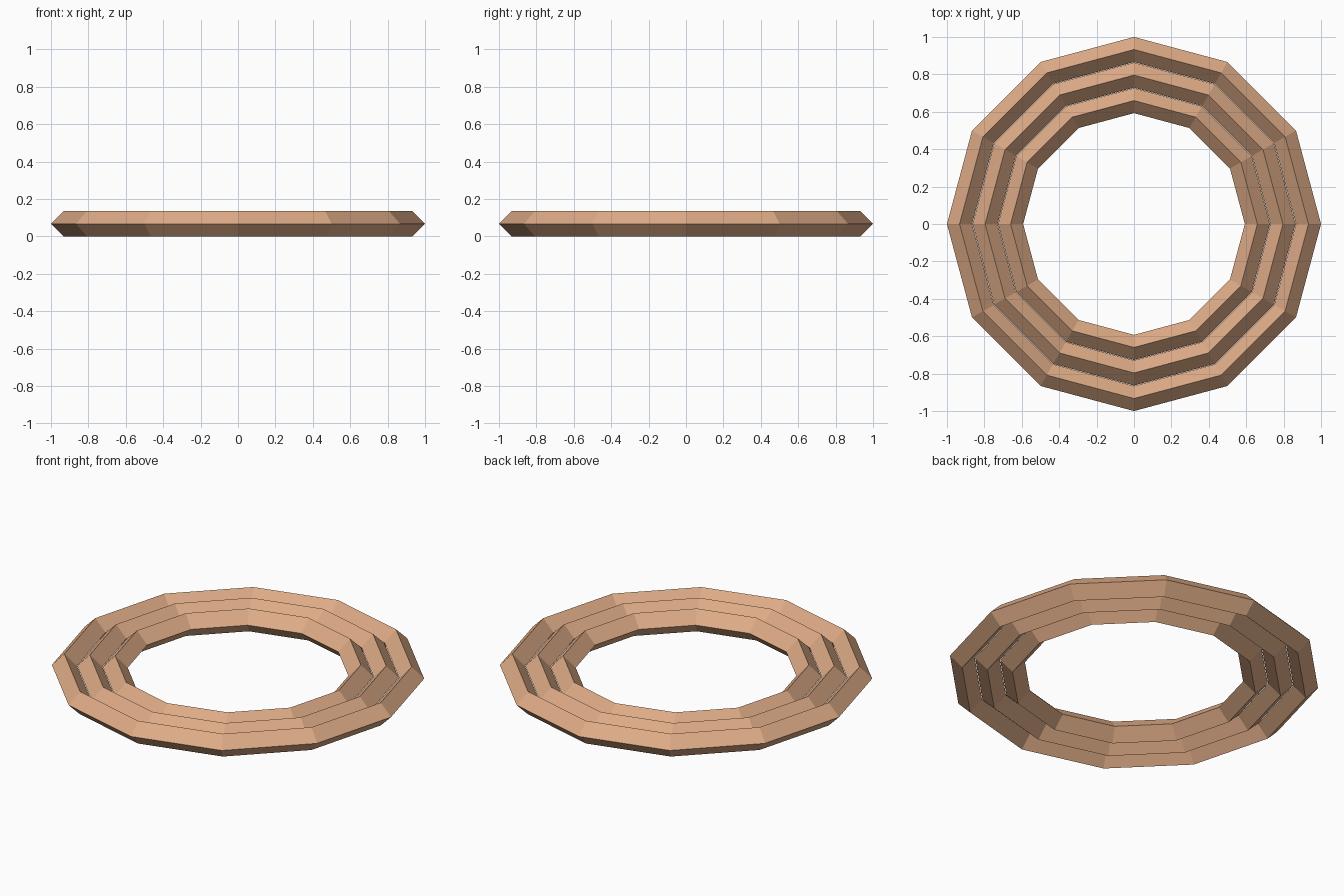
import bpy, bmesh, math

if "Cube" in bpy.data.objects:
    bpy.data.objects.remove(bpy.data.objects["Cube"])

SIDES = 12        # segments around each ring
TUBE = 0.0672     # half-width of the diamond cross-section

tan = bpy.data.materials.new("tan wood")
tan.diffuse_color = (0.73, 0.41, 0.24, 1)
tan.use_nodes = True
tan.node_tree.nodes["Principled BSDF"].inputs["Base Color"].default_value = tan.diffuse_color


def diamond_ring(name, radius):
    """Low-poly ring: a four-sided tube swept around z in flat segments."""
    bm = bmesh.new()
    loops = []
    for i in range(SIDES):
        a = 2 * math.pi * i / SIDES
        loop = []
        for j in range(4):
            b = math.pi / 2 * j
            r = radius + TUBE * math.cos(b)
            loop.append(bm.verts.new((r * math.cos(a), r * math.sin(a),
                                      TUBE + TUBE * math.sin(b))))
        loops.append(loop)
    for i in range(SIDES):
        p, q = loops[i], loops[(i + 1) % SIDES]
        for j in range(4):
            k = (j + 1) % 4
            bm.faces.new((p[j], q[j], q[k], p[k]))
    bmesh.ops.recalc_face_normals(bm, faces=bm.faces)
    mesh = bpy.data.meshes.new(name)
    bm.to_mesh(mesh)
    bm.free()
    mesh.materials.append(tan)
    bpy.context.collection.objects.link(bpy.data.objects.new(name, mesh))


# Three nested rings with a hairline gap between them
for name, radius in (("outer_ring", 0.9328), ("middle_ring", 0.7962), ("inner_ring", 0.6598)):
    diamond_ring(name, radius)
